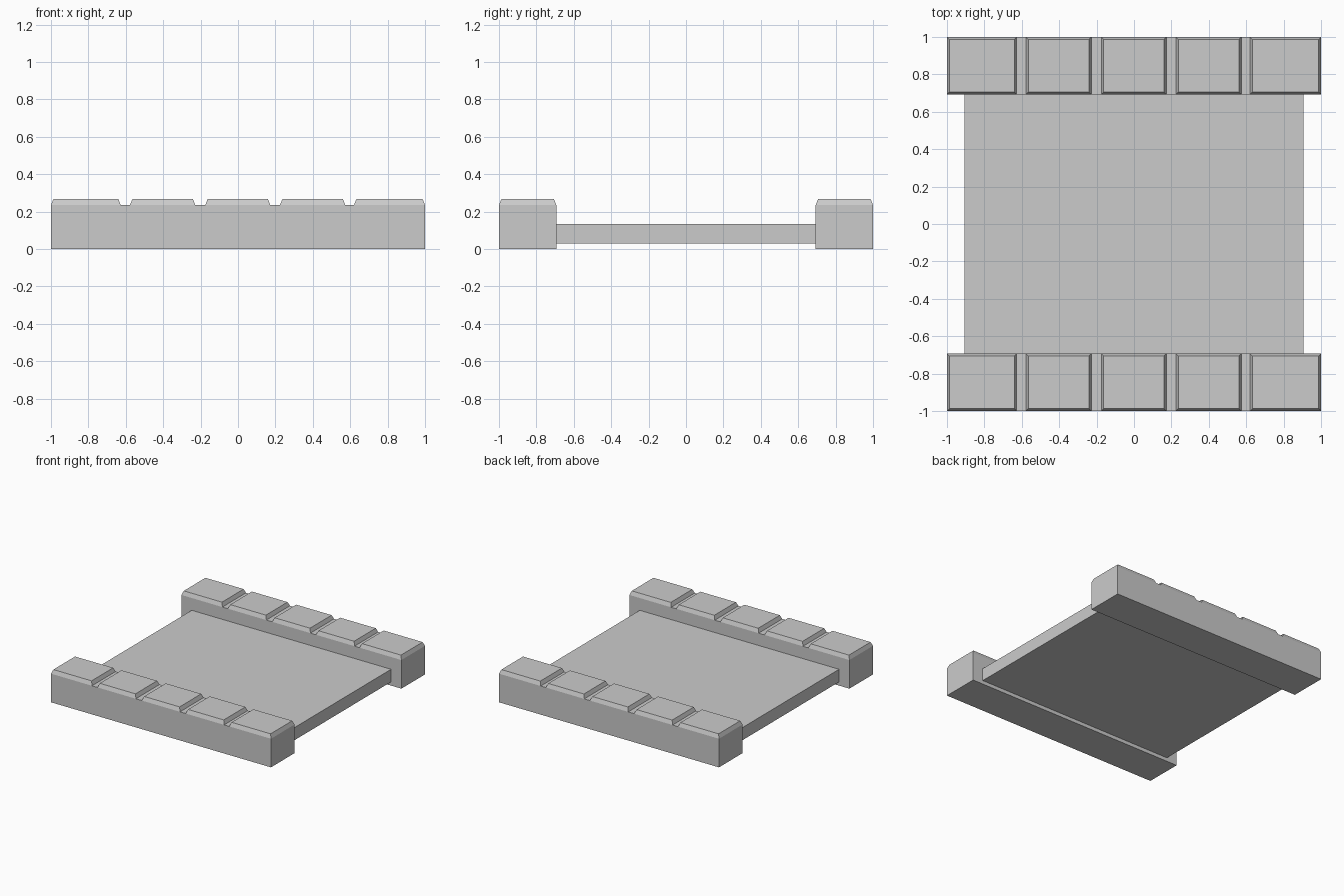
import bpy
import bmesh
from mathutils import Matrix, Vector

if "Cube" in bpy.data.objects:
    bpy.data.objects.remove(bpy.data.objects["Cube"])

WALL_IN, WALL_OUT = 0.693, 1.0
LEDGE_Z, TOP_Z = 0.235, 0.267
CHAMFER = 0.013
# left/right limits of the gaps between capstones
GAPS = [(-0.627, -0.578), (-0.228, -0.175), (0.173, 0.224), (0.574, 0.62)]


def box(bm, lo, hi):
    lo, hi = Vector(lo), Vector(hi)
    m = Matrix.Translation((lo + hi) / 2) @ Matrix.Diagonal((*(hi - lo), 1))
    bmesh.ops.create_cube(bm, size=1, matrix=m)


def finish(bm, name):
    bmesh.ops.recalc_face_normals(bm, faces=bm.faces[:])
    me = bpy.data.meshes.new(name)
    bm.to_mesh(me)
    bm.free()
    ob = bpy.data.objects.new(name, me)
    bpy.context.collection.objects.link(ob)
    return ob


def parapet(name, y0, y1):
    bm = bmesh.new()
    box(bm, (-1, y0, 0), (1, y1, LEDGE_Z))
    # cut the bar at every gap edge
    for gap in GAPS:
        for x in gap:
            bmesh.ops.bisect_plane(bm, geom=bm.verts[:] + bm.edges[:] + bm.faces[:],
                                   plane_co=(x, 0, 0), plane_no=(1, 0, 0))
    bm.normal_update()
    # raise the wide top faces into chamfered capstones
    tops = [f for f in bm.faces if f.normal.z > 0.9
            and not any(a < f.calc_center_median().x < b for a, b in GAPS)]
    for f in bmesh.ops.extrude_discrete_faces(bm, faces=tops)["faces"]:
        c = f.calc_center_median()
        for v in f.verts:
            v.co.x += CHAMFER if v.co.x < c.x else -CHAMFER
            v.co.y += CHAMFER if v.co.y < c.y else -CHAMFER
            v.co.z = TOP_Z
    return finish(bm, name)


# side walls with capstones
parapet("front_wall", -WALL_OUT, -WALL_IN)
parapet("back_wall", WALL_IN, WALL_OUT)

# walkway slab between the walls
slab = bmesh.new()
box(slab, (-0.906, -WALL_IN, 0.03), (0.906, WALL_IN, 0.134))
finish(slab, "walkway_slab")
